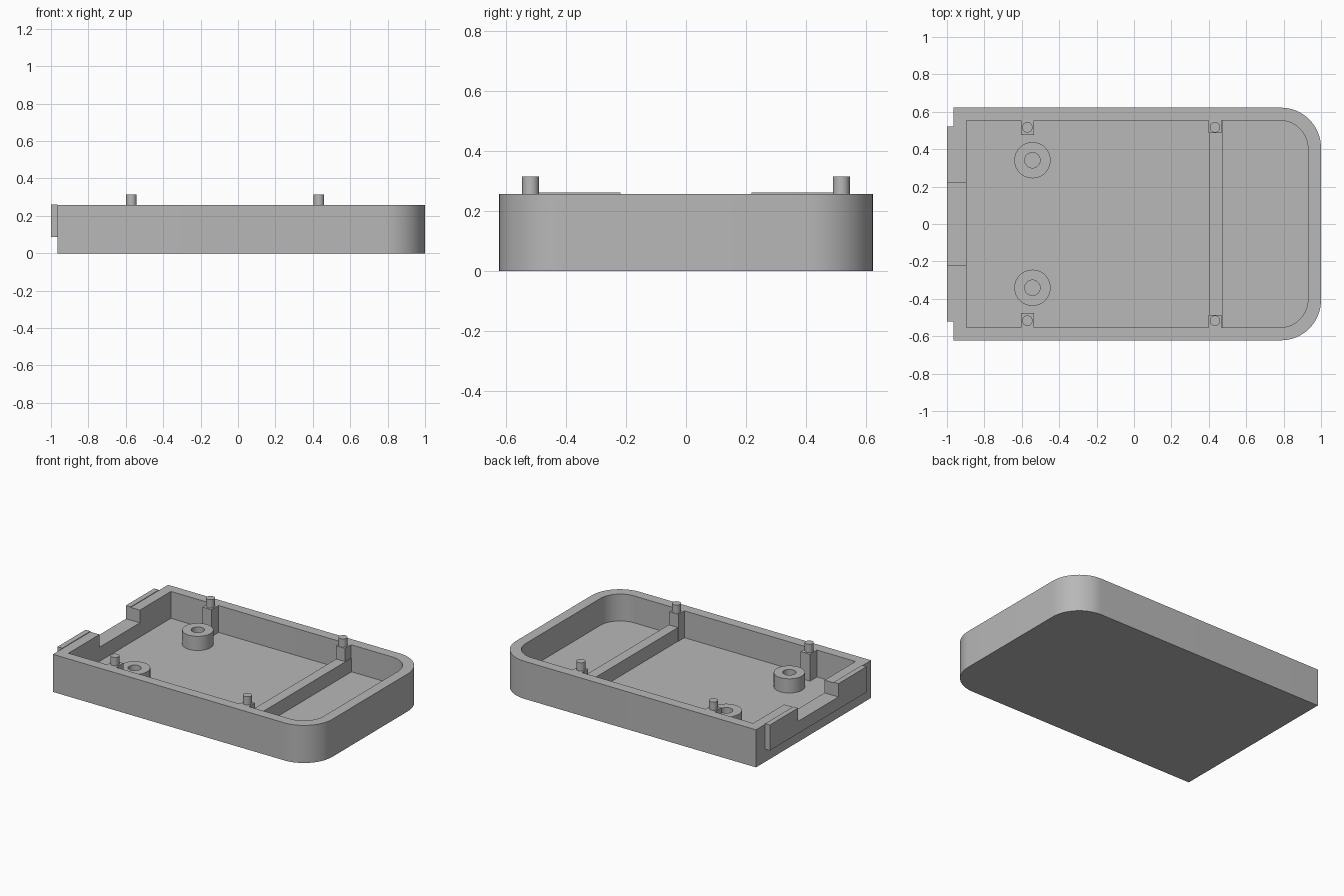
import bpy
import bmesh
import math
from mathutils import Vector, Matrix

cube = bpy.data.objects.get("Cube")
if cube:
    bpy.data.objects.remove(cube, do_unlink=True)

# Single plastic colour
grey = bpy.data.materials.new("grey_plastic")
grey.use_nodes = True
colour = (0.48, 0.48, 0.48, 1)
grey.diffuse_color = colour
grey.node_tree.nodes["Principled BSDF"].inputs["Base Color"].default_value = colour

# Key levels
RIM, FLOOR, LEDGE = 0.257, 0.073, 0.17


def finish(bm, name):
    bmesh.ops.recalc_face_normals(bm, faces=bm.faces)
    mesh = bpy.data.meshes.new(name)
    bm.to_mesh(mesh)
    bm.free()
    mesh.materials.append(grey)
    obj = bpy.data.objects.new(name, mesh)
    bpy.context.collection.objects.link(obj)
    return obj


def box(name, x0, x1, y0, y1, z0, z1):
    bm = bmesh.new()
    size = Vector((x1 - x0, y1 - y0, z1 - z0))
    centre = Vector((x0 + x1, y0 + y1, z0 + z1)) / 2
    bmesh.ops.create_cube(bm, size=1, matrix=Matrix.LocRotScale(centre, None, size))
    return finish(bm, name)


def rounded_slab(name, x0, x1, half, radius, z0, z1, steps=16):
    """Slab with square corners at x0 and rounded corners at x1."""
    pts = [(x0, half), (x0, -half)]
    for side, start in ((-1, -math.pi / 2), (1, 0)):
        for i in range(steps + 1):
            a = start + math.pi / 2 * i / steps
            pts.append((x1 - radius + radius * math.cos(a),
                        side * (half - radius) + radius * math.sin(a)))
    bm = bmesh.new()
    face = bm.faces.new([bm.verts.new((x, y, z0)) for x, y in pts])
    new = bmesh.ops.extrude_face_region(bm, geom=[face])["geom"]
    top = [v for v in new if isinstance(v, bmesh.types.BMVert)]
    bmesh.ops.translate(bm, verts=top, vec=(0, 0, z1 - z0))
    return finish(bm, name)


def lathe(name, x, y, profile, steps=32):
    """Spin a radius/height profile around a vertical axis."""
    bm = bmesh.new()
    verts = [bm.verts.new((r, 0, z)) for r, z in profile]
    edges = [bm.edges.new(pair) for pair in zip(verts, verts[1:])]
    bmesh.ops.spin(bm, geom=verts + edges, axis=(0, 0, 1), cent=(0, 0, 0),
                   angle=math.tau, steps=steps)
    bmesh.ops.remove_doubles(bm, verts=bm.verts, dist=1e-5)
    bmesh.ops.translate(bm, verts=bm.verts, vec=(x, y, 0))
    return smooth(finish(bm, name))


def activate(obj):
    bpy.ops.object.select_all(action='DESELECT')
    obj.select_set(True)
    bpy.context.view_layer.objects.active = obj


def smooth(obj):
    activate(obj)
    bpy.ops.object.shade_smooth_by_angle(angle=math.radians(30))
    return obj


def cut(obj, cutter):
    activate(obj)
    mod = obj.modifiers.new("cut", 'BOOLEAN')
    mod.operation = 'DIFFERENCE'
    mod.solver = 'EXACT'
    mod.object = cutter
    bpy.ops.object.modifier_apply(modifier=mod.name)
    bpy.data.objects.remove(cutter, do_unlink=True)


# Tray shell: hollowed slab with an opening in the square end
shell = rounded_slab("tray_shell", -0.965, 1.0, 0.622, 0.215, 0, RIM)
cut(shell, rounded_slab("cavity_cutter", -0.895, 0.93, 0.553, 0.15, FLOOR, 0.5))
cut(shell, box("notch_cutter", -1.1, -0.85, -0.218, 0.218, LEDGE, 0.5))
smooth(shell)

# Tongue on the outside of the square end, stepped around the opening
box("tongue_base", -1.0, -0.964, -0.522, 0.522, 0.086, LEDGE)

# Cross rib
box("cross_rib", 0.402, 0.472, -0.555, 0.555, FLOOR - 0.01, LEDGE - 0.003)

for side, label in ((1, "back"), (-1, "front")):
    y0, y1 = sorted((side * 0.218, side * 0.522))
    box(f"tongue_{label}", -1.0, -0.964, y0, y1, LEDGE, RIM + 0.004)

    # Corner posts with locating pins
    for x, end, inner in ((-0.57, "right", 0.477), (0.433, "left", 0.487)):
        left = x - 0.034
        y0, y1 = sorted((side * inner, side * 0.556))
        box(f"post_{label}_{end}", left, left + 0.07, y0, y1, FLOOR - 0.01, RIM)
        lathe(f"pin_{label}_{end}", x, side * 0.517,
              [(0, RIM - 0.02), (0.028, RIM - 0.02), (0.028, 0.314), (0, 0.314)])

    # Screw bosses with blind holes
    base = FLOOR - 0.01
    lathe(f"screw_boss_{label}", -0.543, side * 0.341,
          [(0.041, base), (0.041, LEDGE), (0.097, LEDGE), (0.097, base), (0.041, base)])
